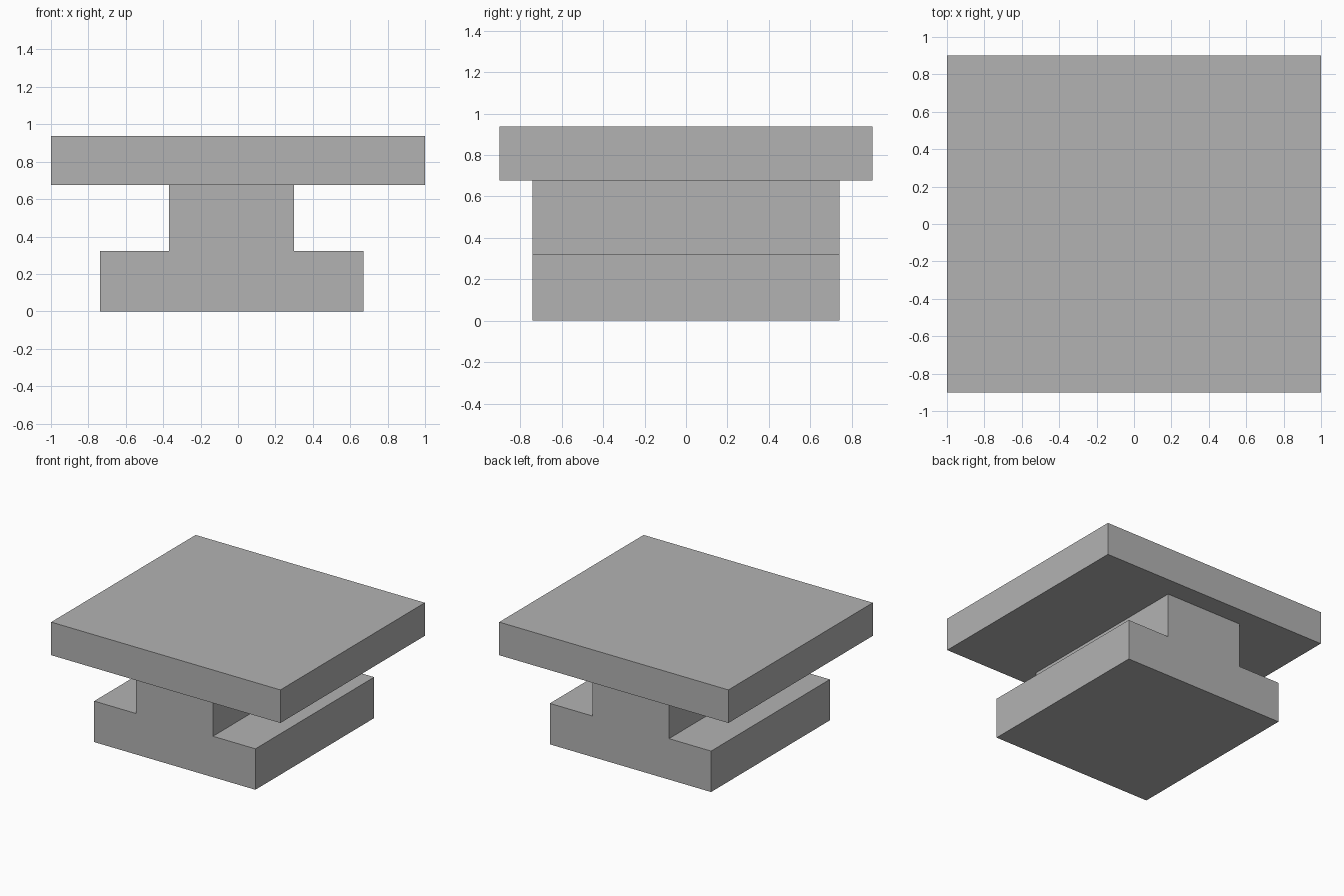
import bpy
import bmesh

default = bpy.data.objects.get("Cube")
if default:
    bpy.data.objects.remove(default, do_unlink=True)

# One grey for everything
grey = bpy.data.materials.new("plain grey")
grey.use_nodes = True
colour = (0.45, 0.45, 0.45, 1)
grey.diffuse_color = colour
grey.node_tree.nodes["Principled BSDF"].inputs["Base Color"].default_value = colour


def extrude_profile(name, profile, half_depth):
    """Extrude an x-z outline evenly to front and back."""
    bm = bmesh.new()
    face = bm.faces.new([bm.verts.new((x, -half_depth, z)) for x, z in profile])
    result = bmesh.ops.extrude_face_region(bm, geom=[face])
    moved = [v for v in result["geom"] if isinstance(v, bmesh.types.BMVert)]
    bmesh.ops.translate(bm, verts=moved, vec=(0, 2 * half_depth, 0))
    bmesh.ops.recalc_face_normals(bm, faces=bm.faces)
    mesh = bpy.data.meshes.new(name)
    bm.to_mesh(mesh)
    bm.free()
    mesh.materials.append(grey)
    obj = bpy.data.objects.new(name, mesh)
    bpy.context.collection.objects.link(obj)
    return obj


step, seam, top = 0.323, 0.676, 0.937

# Stepped base with a narrower column, set slightly to the right
extrude_profile("stepped_base", [
    (-0.737, 0), (0.67, 0), (0.67, step), (0.30, step),
    (0.30, seam), (-0.37, seam), (-0.37, step), (-0.737, step)], 0.74)

# Wide overhanging slab
extrude_profile("top_slab", [(-1, seam), (1, seam), (1, top), (-1, top)], 0.90)
